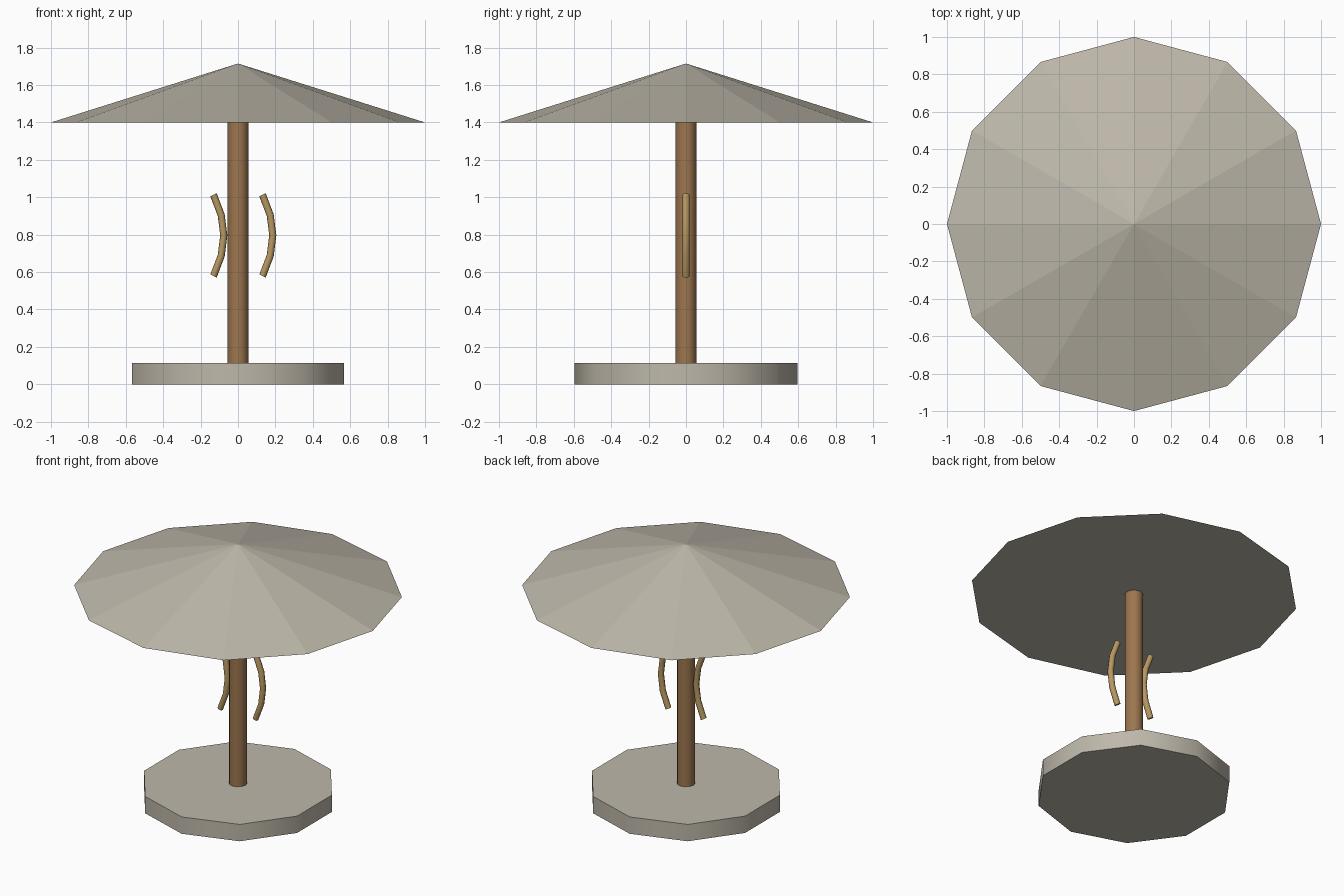
import bpy, bmesh, math
from mathutils import Vector

if "Cube" in bpy.data.objects:
    bpy.data.objects.remove(bpy.data.objects["Cube"])


def material(name, rgb):
    """Flat material from 0-255 sRGB values."""
    m = bpy.data.materials.new(name)
    m.diffuse_color = [((c / 255 + 0.055) / 1.055) ** 2.4 for c in rgb] + [1]
    m.use_nodes = True
    m.node_tree.nodes["Principled BSDF"].inputs["Base Color"].default_value = m.diffuse_color
    return m


stone = material("warm_grey", (190, 184, 170))
wood = material("brown_wood", (157, 118, 79))
tan = material("tan_wood", (184, 152, 98))


def smooth(obj, degrees):
    bpy.ops.object.select_all(action='DESELECT')
    obj.select_set(True)
    bpy.context.view_layer.objects.active = obj
    bpy.ops.object.shade_smooth_by_angle(angle=math.radians(degrees))


def finish(obj, name, mat):
    obj.name = name
    obj.data.materials.append(mat)
    return obj


def cylinder(name, sides, r, z0, z1, mat):
    bpy.ops.mesh.primitive_cylinder_add(vertices=sides, radius=r, depth=z1 - z0,
                                        location=(0, 0, (z0 + z1) / 2))
    obj = finish(bpy.context.object, name, mat)
    smooth(obj, 40)
    return obj


# Ten-sided base and round post
cylinder("base", 10, 0.597, 0, 0.113, stone)
cylinder("post", 12, 0.056, 0.113, 1.40, wood)

# Twelve-sided conical canopy
bpy.ops.mesh.primitive_cone_add(vertices=12, radius1=1, radius2=0, depth=0.315,
                                location=(0, 0, 1.40 + 0.315 / 2))
finish(bpy.context.object, "canopy", stone)


# Bowed handles: rings swept along a shallow arc beside the post
def handle(name, x_end, bow=0.055, mid=0.796, half=0.217, r=0.019, sides=8, steps=4):
    bm = bmesh.new()
    rings = []
    for i in range(steps + 1):
        t = 2 * i / steps - 1
        centre = Vector((x_end + bow * (1 - t * t), 0, mid + half * t))
        tangent = Vector((-2 * bow * t, 0, half)).normalized()
        side = Vector((tangent.z, 0, -tangent.x))
        rings.append([bm.verts.new(centre + r * (side * math.cos(a) + Vector((0, 1, 0)) * math.sin(a)))
                      for a in (2 * math.pi * k / sides for k in range(sides))])
    for low, high in zip(rings, rings[1:]):
        for k in range(sides):
            n = (k + 1) % sides
            bm.faces.new((low[k], low[n], high[n], high[k]))
    bm.faces.new(rings[0][::-1])
    bm.faces.new(rings[-1])
    bmesh.ops.recalc_face_normals(bm, faces=bm.faces)
    mesh = bpy.data.meshes.new(name)
    bm.to_mesh(mesh)
    bm.free()
    obj = bpy.data.objects.new(name, mesh)
    bpy.context.collection.objects.link(obj)
    finish(obj, name, tan)
    smooth(obj, 50)


handle("left_handle", -0.131)
handle("right_handle", 0.131)
